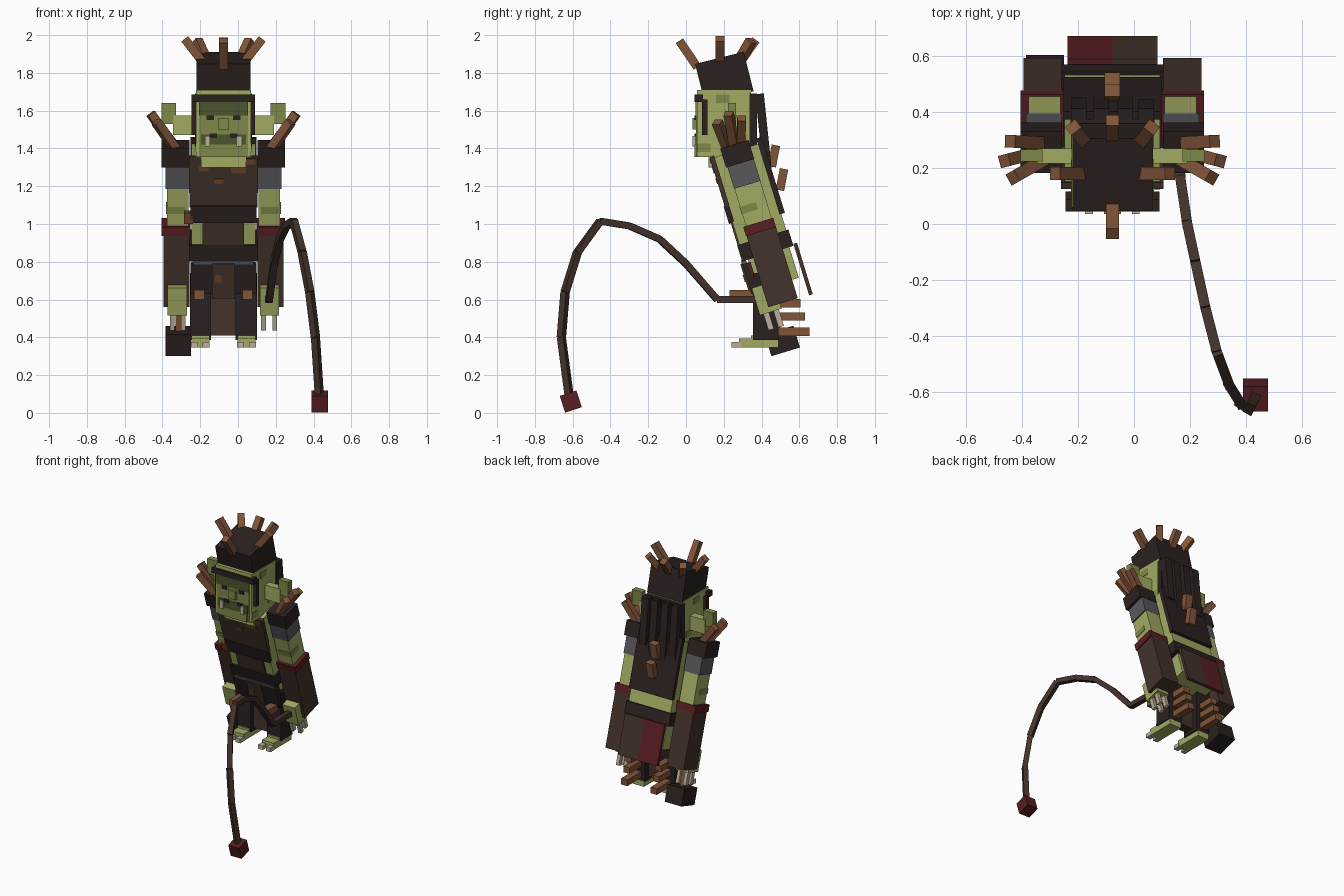
import bpy, bmesh, math
from mathutils import Matrix, Vector

if "Cube" in bpy.data.objects:
    bpy.data.objects.remove(bpy.data.objects["Cube"])

MID = -0.077                      # body symmetry plane


def material(name, r, g, b):
    m = bpy.data.materials.new(name)
    col = [((c / 255 + 0.055) / 1.055) ** 2.4 for c in (r, g, b)] + [1]
    m.diffuse_color = col
    m.use_nodes = True
    m.node_tree.nodes["Principled BSDF"].inputs["Base Color"].default_value = col
    return m


LEATHER = material("black leather", 43, 33, 32)
CLOTH = material("brown cloth", 67, 50, 43)
WOOD = material("wood brown", 130, 85, 57)
RUST = material("rust patch", 112, 68, 42)
GREY = material("grey cloth", 88, 88, 91)
RED = material("dark red", 90, 30, 33)
BONE = material("bone", 190, 176, 152)
GREEN = material("green skin", 162, 171, 98)
OLIVE = material("olive skin", 126, 136, 72)
DARK_OLIVE = material("dark olive", 76, 84, 46)

# Leaning body frame: local x sideways, y backwards, z along the spine
BODY = Matrix.Translation((MID, 0.345, 1.13)) @ Matrix.Rotation(math.radians(17), 4, "X")


def make(name, matrix, size, mat):
    bm = bmesh.new()
    bmesh.ops.create_cube(bm, size=1, matrix=matrix @ Matrix.Diagonal((*size, 1)))
    mesh = bpy.data.meshes.new(name)
    bm.to_mesh(mesh)
    bm.free()
    mesh.materials.append(mat)
    ob = bpy.data.objects.new(name, mesh)
    bpy.context.collection.objects.link(ob)
    return ob


def box(name, mat, x, y, z, frame=Matrix()):
    """Box from (low, high) ranges on each axis, inside a frame."""
    mid = Vector([(a + b) / 2 for a, b in (x, y, z)])
    return make(name, frame @ Matrix.Translation(mid), [b - a for a, b in (x, y, z)], mat)


def tilted(name, mat, centre, size, angle):
    m = Matrix.Translation(centre) @ Matrix.Rotation(math.radians(angle), 4, "X")
    return make(name, m, size, mat)


def beam(name, mat, start, end, thick):
    a, b = Vector(start), Vector(end)
    d = b - a
    m = Matrix.Translation((a + b) / 2) @ d.to_track_quat("Z", "Y").to_matrix().to_4x4()
    return make(name, m, (thick, thick, d.length), mat)


def around(s, lo, hi, centre=0):
    """Range from lo to hi mirrored to side s."""
    return tuple(sorted((centre + s * lo, centre + s * hi)))


HERE = Matrix.Translation((MID, 0, 0))   # upright frame on the symmetry plane
SIDES = ((1, "left"), (-1, "right"))

# Torso, belt and hips
box("torso", GREEN, (-.17, .17), (-.13, .13), (-.22, .27), BODY)
box("chest_plate", CLOTH, (-.183, .183), (-.145, -.12), (.08, .28), BODY)
box("chest_band", CLOTH, (-.18, .18), (-.145, -.12), (0, .1), BODY)
box("belly_band", LEATHER, (-.175, .175), (-.15, -.12), (-.085, .01), BODY)
box("belly_cloth", CLOTH, (-.11, .11), (-.14, -.12), (-.21, -.085), BODY)
box("back_cape", LEATHER, (-.175, .175), (.12, .15), (-.12, .3), BODY)
box("belt", LEATHER, (-.182, .182), (-.142, .142), (-.3, -.21), BODY)
box("hips", GREEN, (-.15, .15), (-.11, .12), (-.47, -.3), BODY)
box("belt_trim", GREY, (-.16, .16), (-.146, -.12), (-.315, -.295), BODY)
box("side_knot", RUST, (-.21, -.16), (-.15, -.1), (-.09, -.03), BODY)
for i, (x, u, w, h) in enumerate([(-.13, .2, .05, .03), (.04, .19, .08, .04),
                                  (-.05, .13, .05, .03), (.12, .24, .05, .03)]):
    box(f"chest_patch_{i}", RUST, (x, x + w), (-.149, -.14), (u, u + h), BODY)

# Skirt flaps, loincloth and back cloth
for s, side in SIDES:
    box(f"{side}_front_flap", LEATHER, around(s, .06, .175), (-.145, -.115), (-.48, -.315), BODY)
    box(f"{side}_flap_lining", RED if s > 0 else GREY, around(s, .06, .17), (-.115, -.1), (-.44, -.315), BODY)
box("front_loincloth", CLOTH, (-.06, .06), (-.155, -.13), (-.5, -.31), BODY)
box("loincloth_patch", RUST, (-.045, -.01), (-.16, -.15), (-.41, -.37), BODY)
box("lower_loincloth", CLOTH, (-.065, .065), (.38, .45), (.41, .72), HERE)
box("back_cloth_red", RED, (-.16, 0), (.145, .165), (-.575, -.29), BODY)
box("back_cloth_brown", CLOTH, (0, .16), (.145, .165), (-.575, -.29), BODY)

# Legs, feet and shin spikes
for s, side in SIDES:
    box(f"{side}_leg", LEATHER, around(s, .065, .178), (.355, .49), (.385, .74), HERE)
    box(f"{side}_foot", GREEN, around(s, .075, .17), (.28, .49), (.345, .395), HERE)
    box(f"{side}_ankle", GREEN, around(s, .075, .17), (.345, .42), (.345, .41), HERE)
    for i, x in enumerate((.073, .135)):
        box(f"{side}_toe_{i}", BONE, around(s, x, x + .037), (.24, .29), (.345, .375), HERE)
    box(f"{side}_knee_spike", WOOD, around(s, .1, .155), (.23, .36), (.6, .65), HERE)
    for i, (z, end) in enumerate(((.58, .605), (.51, .63), (.43, .655))):
        box(f"{side}_shin_spike_{i}", WOOD, around(s, .095, .145), (.46, end), (z - .022, z + .022), HERE)

# Arms: pads, bands, sleeves, hands and claws
for s, side in SIDES:
    arm = lambda part, mat, x, y, z: box(f"{side}_{part}", mat, around(s, *x), y, z, BODY)
    arm("upper_arm", GREEN, (.185, .3), (-.068, .075), (-.16, .25))
    arm("shoulder_pad", LEATHER, (.18, .327), (-.078, .078), (.2, .305))
    arm("arm_band", GREY, (.18, .308), (-.07, .076), (.08, .2))
    arm("arm_patch", OLIVE, (.2, .304), (-.071, .02), (-.06, -.02))
    arm("cuff", RED, (.175, .327), (-.083, .083), (-.178, -.127))
    arm("sleeve", CLOTH, (.18, .317), (-.08, .083), (-.572, -.178))
    arm("hand", GREEN, (.193, .295), (-.135, -.015), (-.6, -.45))
    for i in range(4):
        x, y = .2 + .06 * (i % 2), -.115 + .055 * (i // 2)
        arm(f"claw_{i}", BONE, (x, x + .024), (y, y + .03), (-.69, -.6))
    # Shoulder spikes fan outwards
    for i, (a, b) in enumerate((((.26, .29, 1.42), (.365, .295, 1.56)),
                                ((.27, .255, 1.42), (.385, .225, 1.585)),
                                ((.25, .225, 1.39), (.355, .165, 1.54)))):
        beam(f"{side}_shoulder_spike_{i}", WOOD, HERE @ Vector((s * a[0], *a[1:])),
             HERE @ Vector((s * b[0], *b[1:])), .045)

# Hammer in the right hand
box("hammer_handle", WOOD, (-.255, -.225), (-.08, -.05), (-.73, -.55), BODY)
box("hammer_head", LEATHER, (-.308, -.172), (-.14, .018), (-.825, -.705), BODY)

# Head and face
box("head", GREEN, (-.145, .145), (.058, .345), (1.355, 1.71), HERE)
box("neck", GREEN, (-.12, .12), (.12, .34), (1.3, 1.4), HERE)
box("face", OLIVE, (-.13, .13), (.053, .06), (1.36, 1.65), HERE)
box("brow", DARK_OLIVE, (-.13, .13), (.049, .056), (1.575, 1.65), HERE)
box("nose", OLIVE, (-.03, .03), (.035, .06), (1.5, 1.56), HERE)
box("mouth", DARK_OLIVE, (-.12, .12), (.049, .056), (1.42, 1.475), HERE)
box("jaw", OLIVE, (-.115, .115), (.046, .06), (1.355, 1.42), HERE)
box("head_band", LEATHER, (-.168, .168), (.045, .09), (1.645, 1.685), HERE)
for s, side in SIDES:
    box(f"{side}_eye", LEATHER, around(s, .05, .09), (.046, .056), (1.55, 1.575), HERE)
    box(f"{side}_nostril", LEATHER, around(s, .035, .075), (.046, .056), (1.455, 1.48), HERE)
    box(f"{side}_tusk", BONE, around(s, .07, .097), (.035, .06), (1.41, 1.465), HERE)
    box(f"{side}_sidelock", LEATHER, around(s, .13, .168), (.085, .115), (1.47, 1.66), HERE)
    box(f"{side}_ear", GREEN, around(s, .14, .268), (.215, .27), (1.47, 1.575), HERE)
    box(f"{side}_ear_tip", OLIVE, around(s, .25, .328), (.222, .265), (1.53, 1.64), HERE)
    for i, (y, z) in enumerate(((.06, 1.38), (.16, 1.64), (.25, 1.43))):
        box(f"{side}_cheek_patch_{i}", OLIVE, around(s, .14, .148), (y, y + .07), (z, z + .045), HERE)

# Hair on the back of the head
box("hair_back", LEATHER, (-.15, .15), (.335, .375), (1.4, 1.69), HERE)
for i, (x, bottom) in enumerate(((-.12, 1.31), (-.04, 1.2), (.045, 1.26), (.12, 1.36))):
    h = 1.69 - bottom
    tilted(f"hair_lock_{i}", LEATHER, (MID + x, .39 + h * .05, 1.69 - h / 2), (.055, .045, h), 6)

# Spikes on the back
for i, (y, z) in enumerate(((.465, 1.36), (.508, 1.235))):
    tilted(f"back_spike_{i}", WOOD, (MID, y, z), (.055, .045, .115), -11)

# Hat with its ring of horns
tilted("hat", LEATHER, (MID, .203, 1.775), (.285, .265, .215), 14)
horns = [((0, .06, 1.83), (0, -.035, 1.97)), ((0, .29, 1.86), (0, .37, 1.975))]
for s, _ in SIDES:
    horns.append(((s * .105, .18, 1.85), (s * .205, .18, 1.98)))
    horns.append(((s * .09, .28, 1.86), (s * .14, .345, 1.97)))
for i, (a, b) in enumerate(horns):
    beam(f"hat_horn_{i}", WOOD, HERE @ Vector(a), HERE @ Vector(b), .046)

# Whip with a weighted end, held in the left hand
whip = [(.16, .42, .6), (.165, .165, .6), (.19, 0, .79), (.22, -.14, .92), (.255, -.3, .99),
        (.295, -.455, 1.015), (.34, -.575, .85), (.38, -.64, .64), (.41, -.66, .4), (.43, -.62, .1)]
for i, (a, b) in enumerate(zip(whip, whip[1:])):
    beam(f"whip_segment_{i}", CLOTH, a, b, .036)
tilted("whip_weight", RED, (.433, -.61, .06), (.088, .093, .093), 18)
